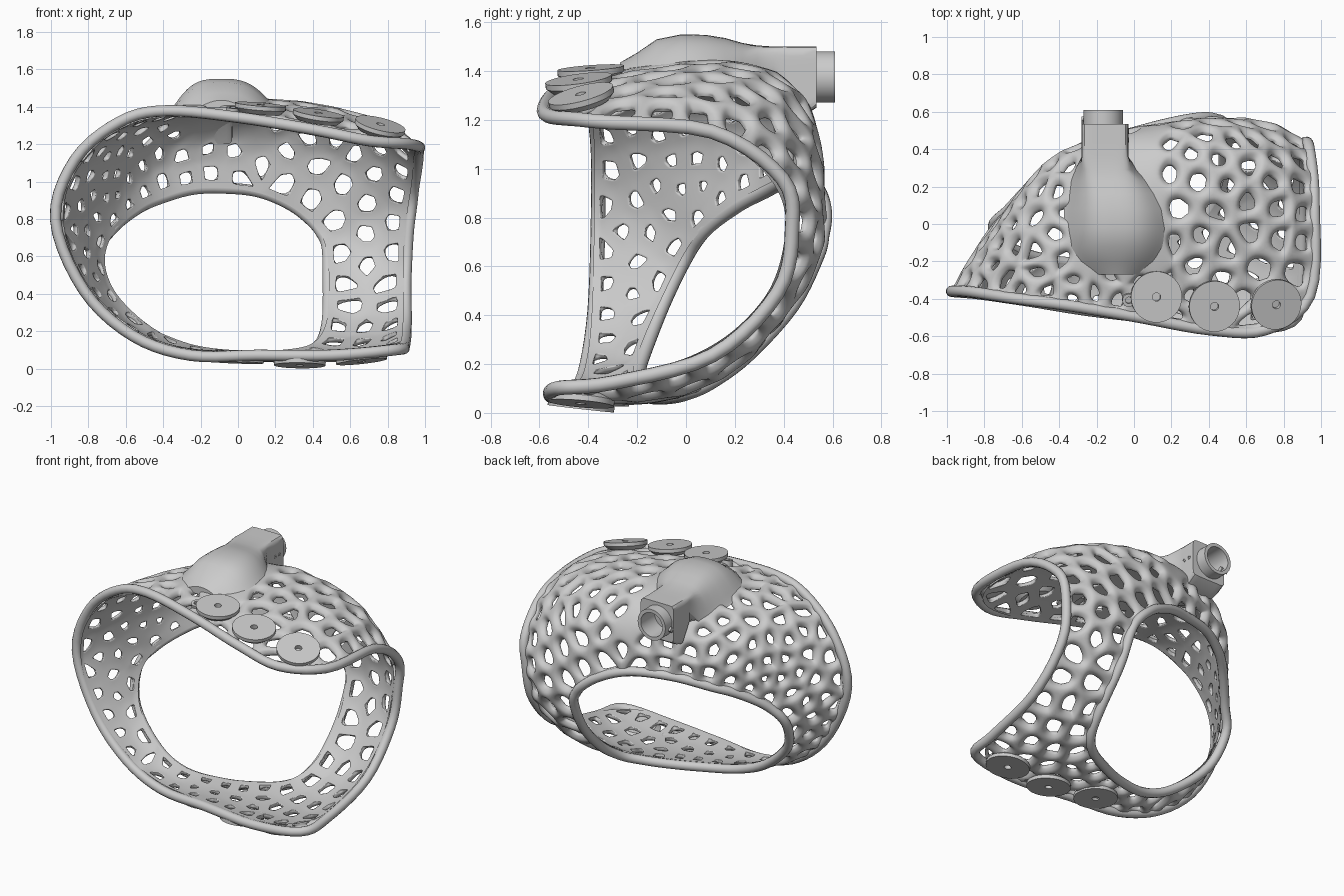
import bpy, bmesh, math, random
from mathutils import Vector
from mathutils.kdtree import KDTree

if "Cube" in bpy.data.objects:
    bpy.data.objects.remove(bpy.data.objects["Cube"])

random.seed(4)
NT, NU, CELLS = 400, 70, 172

# Three guide loops of the shell: front rim, bulge line, rear opening
RIM = [(-.96,-.37,.80), (-.855,-.37,1.11), (-.62,-.40,1.305), (-.38,-.43,1.36), (0,-.49,1.325),
       (.4,-.56,1.26), (.7,-.56,1.20), (.93,-.38,1.18), (.95,.1,1.14), (.93,.38,.95),
       (.90,.42,.75), (.89,.36,.5), (.89,.1,.25), (.88,-.3,.14), (.84,-.52,.12),
       (.5,-.55,.09), (.1,-.50,.09), (-.25,-.46,.09), (-.55,-.41,.19), (-.81,-.38,.43)]
BULGE = [(-.845,-.19,.73), (-.74,-.07,.99), (-.58,.10,1.185), (-.40,.23,1.28), (-.12,.27,1.375),
         (.2,.31,1.39), (.5,.31,1.34), (.70,.34,1.24), (.73,.43,1.08), (.70,.51,.86),
         (.70,.525,.7), (.68,.44,.49), (.68,.21,.22), (.67,-.07,.1), (.6,-.24,.07),
         (.35,-.3,.06), (.05,-.33,.07), (-.25,-.34,.09), (-.52,-.3,.18), (-.74,-.25,.41)]
HOLE = [(-.735,-.02,.62), (-.66,.06,.745), (-.54,.19,.85), (-.41,.31,.915), (-.22,.41,.965),
        (0,.47,.965), (.15,.51,.935), (.29,.54,.87), (.38,.55,.80), (.44,.54,.735),
        (.48,.52,.65), (.485,.42,.45), (.48,.24,.25), (.43,.09,.14), (.34,.0,.1),
        (.2,-.07,.085), (0,-.15,.085), (-.25,-.21,.115), (-.47,-.2,.21), (-.68,-.12,.41)]


def loop_point(pts, t):
    n = len(pts)
    i, f = int(t), t - int(t)
    a, b, c, d = (Vector(pts[(i + k) % n]) for k in (-1, 0, 1, 2))
    return b + .5 * f * ((c - a) + f * ((2*a - 5*b + 4*c - d) + f * (3*b - a - 3*c + d)))


# Sample the curved shell surface
grid, normals, areas = [], [], []
for i in range(NT):
    t = i * len(RIM) / NT
    r, m, h = (loop_point(p, t) for p in (RIM, BULGE, HOLE))
    ctl = 2*m - (r + h) / 2
    grid.append([r*(1-u)**2 + ctl*2*u*(1-u) + h*u*u for u in (j / NU for j in range(NU + 1))])
for i in range(NT):
    cr = [(grid[(i+1) % NT][j] - grid[i-1][j]).cross(grid[i][min(j+1, NU)] - grid[i][max(j-1, 0)])
          for j in range(NU + 1)]
    areas.append([c.length for c in cr])
    normals.append([c.normalized() for c in cr])
mid = grid[NT // 4][NU // 3]
if normals[NT // 4][NU // 3].dot(mid - Vector((0, 0, .75))) < 0:
    normals = [[-n for n in row] for row in normals]


def make_tree(pts):
    tree = KDTree(len(pts))
    for k, p in enumerate(pts):
        tree.insert(p, k)
    tree.balance()
    return tree


flat_n = [n for row in normals for n in row]
surface = make_tree([p for row in grid for p in row])

# Spread cell centres evenly over the shell
samples = [(grid[i][j], areas[i][j]) for i in range(0, NT, 2) for j in range(0, NU + 1, 2)]
sites = [s[0].copy() for s in random.choices(samples, [s[1] for s in samples], k=CELLS)]
for _ in range(80):
    tree = make_tree(sites)
    acc = [Vector() for _ in sites]
    wt = [1e-9] * CELLS
    for p, a in samples:
        k = tree.find(p)[1]
        acc[k] += p * a
        wt[k] += a
    sites = [acc[k] / wt[k] for k in range(CELLS)]
tree = make_tree(sites)
label = [[tree.find(p)[1] for p in row] for row in grid]

# Cell corners: where three cells meet, or two cells meet the border
corners, cells = [], [[] for _ in sites]


def add_corner(ids):
    p = sum((grid[i][j] for i, j in ids), Vector()) / len(ids)
    n = sum((normals[i][j] for i, j in ids), Vector()).normalized()
    for s in {label[i][j] for i, j in ids}:
        cells[s].append(len(corners))
    corners.append((p, n))


for i in range(NT):
    k = (i + 1) % NT
    for j in range(NU):
        for tri in (((i, j), (k, j), (k, j+1)), ((i, j), (k, j+1), (i, j+1))):
            if len({label[a][b] for a, b in tri}) == 3:
                add_corner(tri)
    for j in (0, NU):
        if label[i][j] != label[k][j]:
            add_corner(((i, j), (k, j)))

# Lattice shell: rounded struts outside, smooth face with crisp holes inside
verts = [p + n * .034 for p, n in corners] + [p - n * .012 for p, n in corners]
faces, creased, nc = [], {}, len(corners)
for s, ids in enumerate(cells):
    if len(ids) < 3:
        continue
    n = flat_n[surface.find(sites[s])[1]]
    c = sum((corners[k][0] for k in ids), Vector()) / len(ids)
    ax = n.orthogonal().normalized()
    ay = n.cross(ax)
    ids.sort(key=lambda k: math.atan2((corners[k][0] - c).dot(ay), (corners[k][0] - c).dot(ax)))
    m = len(ids)
    if -.33 < c.x < .15 and c.z > 1.2 and c.y > -.27:      # solid under the mount
        faces += [ids[:], [k + nc for k in reversed(ids)]]
        continue
    rings = [ids]
    for w, off in ((.028, .024), (.050, .004), (.050, -.012)):
        ring = []
        for k in ids:
            p, pn = corners[k]
            f = max(.3, 1 - w / max((p - c).length, .001))
            ring.append(len(verts))
            verts.append(c + (p - c) * f + pn * off)
        rings.append(ring)
    for q in range(m):
        creased[frozenset((rings[2][q], rings[3][q]))] = .7
        creased[frozenset((rings[3][q], rings[3][(q+1) % m]))] = .8
    rings.append([k + nc for k in ids])
    for a, b in zip(rings, rings[1:]):
        faces += [(a[q], a[(q+1) % m], b[(q+1) % m], b[q]) for q in range(m)]


def make_mesh(name, verts, faces, angle=None):
    me = bpy.data.meshes.new(name)
    me.from_pydata(verts, [], faces)
    bm = bmesh.new()
    bm.from_mesh(me)
    bmesh.ops.recalc_face_normals(bm, faces=bm.faces)
    bm.to_mesh(me)
    bm.free()
    ob = bpy.data.objects.new(name, me)
    bpy.context.collection.objects.link(ob)
    if angle:
        bpy.ops.object.select_all(action='DESELECT')
        ob.select_set(True)
        bpy.context.view_layer.objects.active = ob
        bpy.ops.object.shade_smooth_by_angle(angle=math.radians(angle))
    else:
        me.polygons.foreach_set("use_smooth", [True] * len(me.polygons))
    return ob


def loft(name, loops, angle=35):
    m = len(loops[0])
    vs = [p for l in loops for p in l]
    fs = [(a*m + q, a*m + (q+1) % m, (a+1)*m + (q+1) % m, (a+1)*m + q)
          for a in range(len(loops) - 1) for q in range(m)]
    fs += [list(range(m)), list(range(len(vs) - m, len(vs)))]
    return make_mesh(name, vs, fs, angle)


shell = make_mesh("lattice_shell", verts, faces)
crease = shell.data.attributes.new("crease_edge", 'FLOAT', 'EDGE')
for e in shell.data.edges:
    crease.data[e.index].value = creased.get(frozenset(e.vertices), 0)
sub = shell.modifiers.new("round", 'SUBSURF')
sub.levels = sub.render_levels = 2

# Thick rounded rims round both openings
for name, j in (("front_rim", 0), ("rear_rim", NU)):
    cu = bpy.data.curves.new(name, 'CURVE')
    cu.dimensions, cu.bevel_depth, cu.bevel_resolution = '3D', .030, 4
    sp = cu.splines.new('POLY')
    sp.points.add(NT // 4 - 1)
    for k, pt in enumerate(sp.points):
        pt.co = (*(grid[k*4][j] + normals[k*4][j] * .019), 1)
    sp.use_cyclic_u = sp.use_smooth = True
    bpy.context.collection.objects.link(bpy.data.objects.new(name, cu))


def shell_height(x, y):
    z = 1.45
    for _ in range(6):
        z = surface.find(Vector((x, y, z)))[0].z
    return z


# Mount: hump growing out of the shell, square arm, hollow round socket
N = 64
angles = [2 * math.pi * (q + .5) / N for q in range(N)]
loops = []
for y, cx, w, zt, p, e in ((-.27, -.09, .16, 1.435, 2, 1.5), (-.20, -.09, .24, 1.475, 2.4, 1.4),
                           (-.12, -.09, .275, 1.53, 2.8, 1.4), (-.02, -.09, .285, 1.55, 3, 1.4),
                           (.08, -.10, .275, 1.548, 3, 1.4), (.16, -.115, .245, 1.535, 3.3, 1.3),
                           (.23, -.135, .21, 1.515, 4, 1.2), (.29, -.15, .165, 1.505, 7, 1)):
    loop = []
    for a in angles:
        x = cx + w * math.cos(a)
        zs = shell_height(x, y) + .005
        bell = (1 - abs(math.cos(a))**p)**e if math.sin(a) > 0 else 0
        loop.append(Vector((x, y, zs + max(0, zt - zs) * bell)))
    loops.append(loop)
for y, zb in ((.36, 1.32), (.43, 1.20), (.48, 1.215), (.535, 1.25)):
    loop = []
    for a in angles:
        ca, sa = math.cos(a), math.sin(a)
        k = (abs(ca)**12 + abs(sa)**12) ** (-1 / 12)
        loop.append(Vector((-.155 + .125*ca*k, y, (zb + 1.5)/2 + (1.5 - zb)/2*sa*k)))
    loops.append(loop)
for y, r in ((.535, .105), (.61, .105), (.61, .082), (.46, .082)):
    loops.append([Vector((-.165 + r*math.cos(a), y, 1.375 + r*math.sin(a))) for a in angles])
loft("mount_arm", loops)


def turned(name, pos, axis, profile, n=40):
    rot = Vector((0, 0, 1)).rotation_difference(axis).to_matrix()
    loft(name, [[pos + rot @ Vector((r * math.cos(2*math.pi*q/n), r * math.sin(2*math.pi*q/n), h))
                 for q in range(n)] for r, h in profile], 30)


# Pin heads on the arm and a small socket latch
for y in (.45, .495):
    turned("arm_pin", Vector((-.03, y, 1.385)), Vector((1, 0, 0)),
           [(.013, -.01), (.013, .003), (.008, .003), (.008, -.004)], 16)
turned("socket_latch", Vector((-.27, .555, 1.35)), Vector((-1, 0, 0)),
       [(.02, -.04), (.02, .012)], 4)

# Strap discs above and below, each with a centre bore
for name, x, y, z, tilt, deep in (
        ("top_disc", .12, -.39, 1.405, .3, .04), ("top_disc", .43, -.44, 1.36, .5, .04),
        ("top_disc", .76, -.43, 1.30, 1, .04), ("bottom_disc", 0, -.37, .04, 1, .025),
        ("bottom_disc", .33, -.43, .025, 1, .035), ("bottom_disc", .66, -.43, .045, 1, .035)):
    near = surface.find_range(Vector((x, y, z)), .16)
    axis = sum((flat_n[k] for _, k, _ in near), Vector()).normalized()
    axis.y *= tilt
    turned(name, Vector((x, y, z)), axis.normalized(),
           [(.11, -deep), (.137, -.015), (.137, .008), (.022, .008), (.022, -.02)])
p, k, _ = surface.find(Vector((-.03, -.40, 1.4)))
turned("small_stud", p, flat_n[k], [(.035, 0), (.035, .05), (.018, .05), (.018, .03)], 24)
